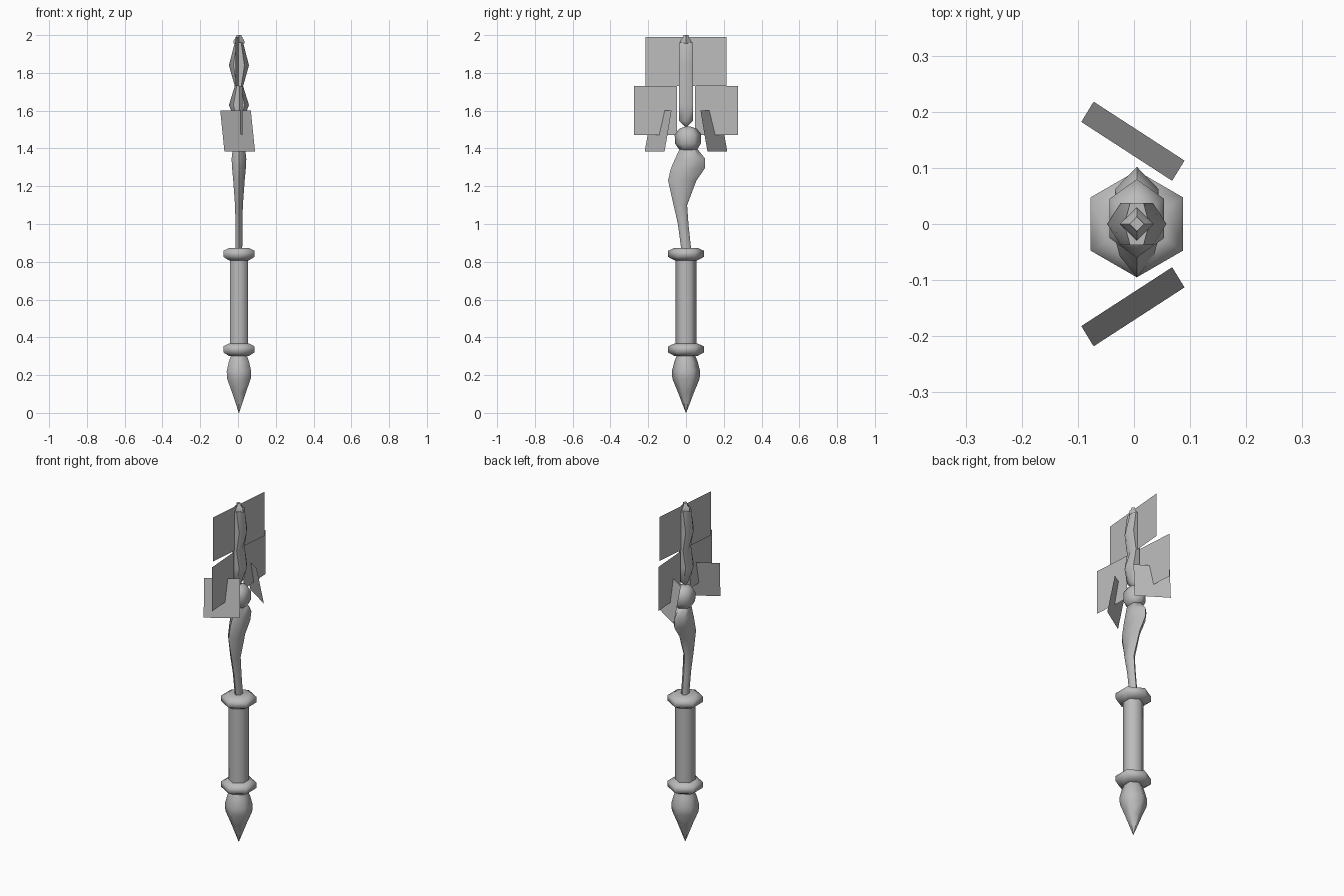
import bpy, bmesh, math

cube = bpy.data.objects.get("Cube")
if cube:
    bpy.data.objects.remove(cube, do_unlink=True)

X0 = 0.005  # axis of the shaft

grey = bpy.data.materials.new("plain grey")
grey.use_nodes = True
grey.diffuse_color = (0.5, 0.5, 0.5, 1)
grey.node_tree.nodes["Principled BSDF"].inputs["Base Color"].default_value = (0.5, 0.5, 0.5, 1)


def finish(name, bm, smooth_angle=None):
    bmesh.ops.remove_doubles(bm, verts=bm.verts, dist=0.0002)
    bmesh.ops.recalc_face_normals(bm, faces=bm.faces)
    mesh = bpy.data.meshes.new(name)
    bm.to_mesh(mesh)
    bm.free()
    obj = bpy.data.objects.new(name, mesh)
    bpy.context.collection.objects.link(obj)
    mesh.materials.append(grey)
    if smooth_angle:
        bpy.ops.object.select_all(action='DESELECT')
        obj.select_set(True)
        bpy.context.view_layer.objects.active = obj
        bpy.ops.object.shade_smooth_by_angle(angle=math.radians(smooth_angle))
    return obj


def loft(name, section, rows, smooth_angle=65):
    """Skin a unit section through rows of (z, y centre, x scale, y scale)."""
    bm = bmesh.new()
    rings = [[bm.verts.new((X0 + u * sx, yc + v * sy, z)) for u, v in section]
             for z, yc, sx, sy in rows]
    n = len(section)
    for low, high in zip(rings, rings[1:]):
        for i in range(n):
            j = (i + 1) % n
            bm.faces.new((low[i], low[j], high[j], high[i]))
    bm.faces.new(rings[0][::-1])
    bm.faces.new(rings[-1])
    return finish(name, bm, smooth_angle)


def polygon(sides):
    turn = 2 * math.pi / sides
    return [(math.cos(math.pi / 2 + i * turn), math.sin(math.pi / 2 + i * turn))
            for i in range(sides)]


def lathe(name, section, profile):
    return loft(name, section, [(z, 0, r, r) for z, r in profile])


def plate(name, corners):
    bm = bmesh.new()
    bm.faces.new([bm.verts.new(c) for c in corners])
    return finish(name, bm)


hexagon = polygon(6)

# Handle: pointed pommel, grip and two collars
lathe("pommel", hexagon, [(0, 0.001), (0.11, 0.043), (0.18, 0.072), (0.22, 0.075),
                          (0.27, 0.062), (0.31, 0.046)])
lathe("grip", hexagon, [(0.33, 0.056), (0.84, 0.056)])
for name, z in (("lower_collar", 0.30), ("upper_collar", 0.806)):
    lathe(name, hexagon, [(z, 0.058), (z + 0.02, 0.095), (z + 0.052, 0.095),
                          (z + 0.068, 0.06)])

# Curved neck with a round knob on top
loft("curved_neck", hexagon, [
    (0.85, 0.003, 0.02, 0.026), (1.0, -0.015, 0.021, 0.028),
    (1.1, -0.03, 0.024, 0.036), (1.23, -0.02, 0.035, 0.075),
    (1.295, 0.01, 0.042, 0.09), (1.345, 0.022, 0.045, 0.08),
    (1.4, 0.013, 0.038, 0.045)])
loft("knob", hexagon, [
    (1.39, 0.012, 0.038, 0.045), (1.425, 0.01, 0.056, 0.068),
    (1.475, 0.01, 0.056, 0.07), (1.505, 0.01, 0.038, 0.045),
    (1.515, 0.01, 0.015, 0.015)])

# Head: flat-ended hexagonal core swelling twice sideways
flat_hexagon = [(1, 0), (0.55, 1), (-0.55, 1), (-1, 0), (-0.55, -1), (0.55, -1)]
loft("head_core", flat_hexagon, [
    (z, 0, w, d) for z, w, d in (
        (1.515, 0.006, 0.006), (1.545, 0.02, 0.036), (1.63, 0.053, 0.037),
        (1.73, 0.022, 0.037), (1.84, 0.053, 0.037), (1.96, 0.022, 0.037))])
lathe("head_tip", polygon(4), [(1.955, 0.03), (1.975, 0.027), (1.985, 0.016), (2.0, 0.013)])

# Upper plate runs through the head, turned slightly
upper = [(X0 - 0.019, -0.215), (X0 + 0.019, 0.215)]
(ax, ay), (bx, by) = upper
plate("upper_plate", [(ax, ay, 1.73), (bx, by, 1.73), (bx, by, 1.99), (ax, ay, 1.99)])

# Side plates and slanted lower plates, one pair on each side
for side, label in ((-1, "front"), (1, "back")):
    ox, ix = X0 - side * 0.019, X0 - side * 0.003
    oy, iy = side * 0.275, side * 0.047
    plate(label + "_side_plate", [(ox, oy, 1.47), (ix, iy, 1.47), (ix, iy, 1.73), (ox, oy, 1.73)])
    plate(label + "_lower_plate", [
        (-0.094, side * 0.182, 1.6), (0.068, side * 0.077, 1.6),
        (0.09, side * 0.113, 1.385), (-0.072, side * 0.218, 1.385)])
